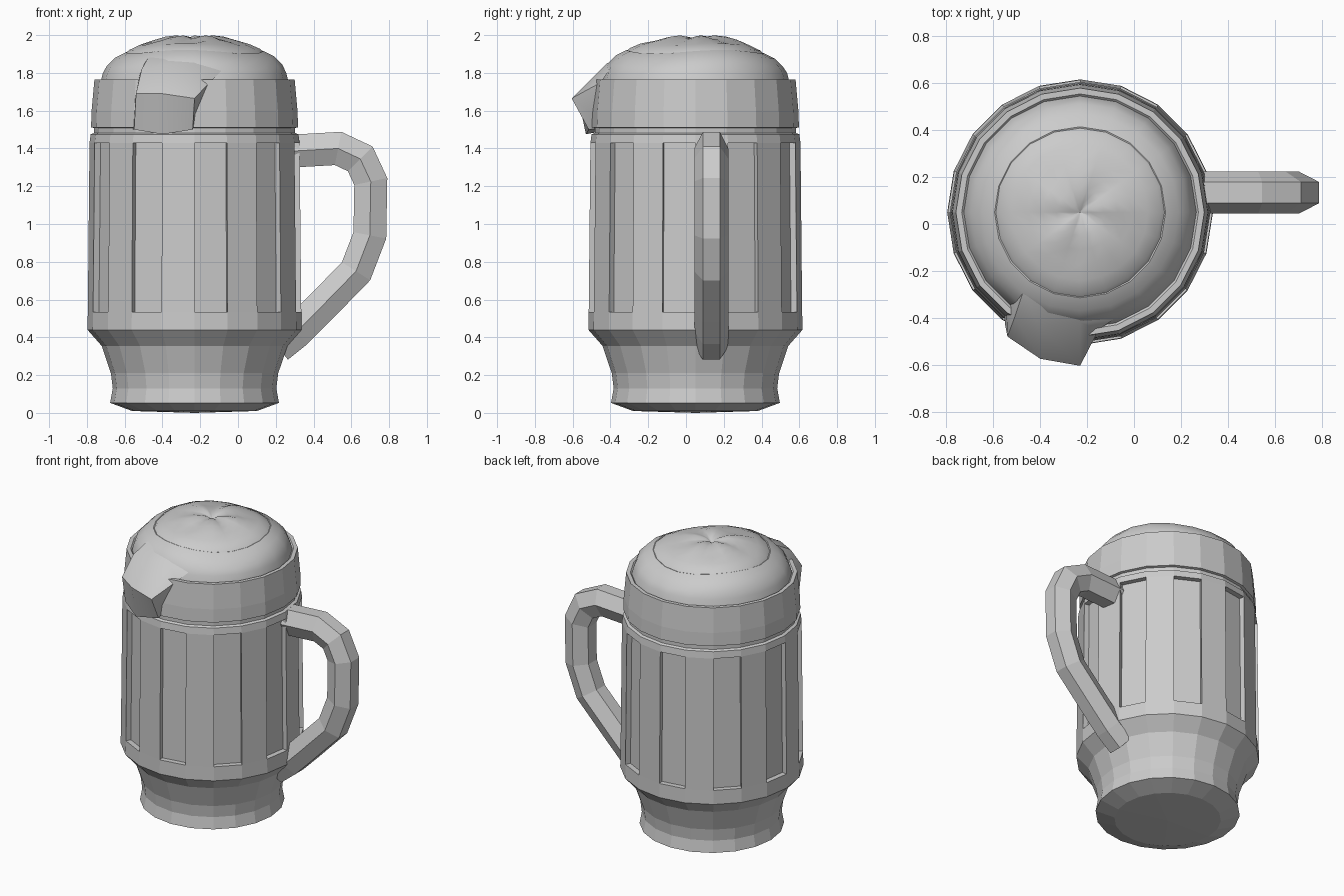
import bpy, bmesh, math
from mathutils import Vector

if "Cube" in bpy.data.objects:
    bpy.data.objects.remove(bpy.data.objects["Cube"])

CX, CY, N = -0.23, 0.05, 20      # mug axis and number of sides


def finish(bm, name, smooth=None):
    bmesh.ops.recalc_face_normals(bm, faces=bm.faces)
    me = bpy.data.meshes.new(name)
    bm.to_mesh(me)
    bm.free()
    ob = bpy.data.objects.new(name, me)
    bpy.context.collection.objects.link(ob)
    if smooth:
        bpy.ops.object.select_all(action='DESELECT')
        ob.select_set(True)
        bpy.context.view_layer.objects.active = ob
        bpy.ops.object.shade_smooth_by_angle(angle=math.radians(smooth))
    return ob


def lathe(bm, profile, wave=lambda i, a: 0.0):
    """Revolve (radius, z) points; radius 0 becomes a pole."""
    rings = []
    for i, (r, z) in enumerate(profile):
        if r == 0:
            rings.append([bm.verts.new((CX, CY, z))] * N)
            continue
        ring = []
        for k in range(N):
            a = 2 * math.pi * k / N
            ring.append(bm.verts.new((CX + r * math.cos(a), CY + r * math.sin(a),
                                      z + wave(i, a))))
        rings.append(ring)
    bands = []
    for a, b in zip(rings, rings[1:]):
        band = []
        for k in range(N):
            j = (k + 1) % N
            quad = list(dict.fromkeys((a[k], a[j], b[j], b[k])))
            band.append(bm.faces.new(quad))
        bands.append(band)
    return bands


def loft(bm, rows, closed=False):
    vs = [[bm.verts.new(p) for p in row] for row in rows]
    n = len(vs[0])
    for a, b in zip(vs, vs[1:]):
        for k in range(n if closed else n - 1):
            j = (k + 1) % n
            bm.faces.new((a[k], a[j], b[j], b[k]))
    return vs


# Mug body with every second side recessed as a panel
bm = bmesh.new()
body = [(0, 0.0), (0.33, 0.01), (0.447, 0.053), (0.433, 0.13), (0.443, 0.21),
        (0.492, 0.355), (0.567, 0.44), (0.565, 0.535), (0.556, 1.43),
        (0.550, 1.475), (0.532, 1.482), (0.532, 1.508), (0.548, 1.512),
        (0.545, 1.60), (0.530, 1.765), (0.505, 1.765), (0.480, 1.74), (0, 1.74)]
bands = lathe(bm, body)
bmesh.ops.recalc_face_normals(bm, faces=bm.faces)
panels = bands[7][1::2]
for f in bmesh.ops.extrude_discrete_faces(bm, faces=panels)['faces']:
    c = f.calc_center_median()
    inward = Vector((CX - c.x, CY - c.y, 0)).normalized() * 0.035
    bmesh.ops.translate(bm, verts=f.verts, vec=inward)
finish(bm, "mug_body")

# Lower foam collar
bm = bmesh.new()
lathe(bm, [(0.50, 1.74), (0.485, 1.80), (0.465, 1.84), (0.42, 1.885),
           (0.365, 1.912), (0.33, 1.90), (0, 1.89)],
      lambda i, a: 0.01 * math.sin(3 * a + 0.4) if 1 < i < 6 else 0)
finish(bm, "foam_collar", 40)

# Upper foam cap, rippled towards a pinched centre
bm = bmesh.new()
ripple = [0.012, 0.012, 0.008, 0.006, 0.008, 0.010, 0.009, 0.005]
lathe(bm, [(0.34, 1.895), (0.362, 1.908), (0.345, 1.925), (0.29, 1.95), (0.22, 1.968),
           (0.16, 1.983), (0.10, 1.990), (0.04, 1.985), (0, 1.965)],
      lambda i, a: ripple[i] * math.sin((3 if i < 4 else 5) * a + 0.4))
finish(bm, "foam_cap", 40)

# Foam spilling over the front rim: left wall, left, middle, right, right wall
bm = bmesh.new()
rows = [
    [(-0.49, -0.28, 1.86), (-0.47, -0.28, 1.89), (-0.38, -0.27, 1.91), (-0.23, -0.29, 1.90), (-0.12, -0.34, 1.86)],
    [(-0.52, -0.34, 1.79), (-0.51, -0.40, 1.82), (-0.41, -0.43, 1.84), (-0.23, -0.42, 1.85), (-0.09, -0.41, 1.81)],
    [(-0.545, -0.36, 1.66), (-0.54, -0.48, 1.69), (-0.40, -0.575, 1.69), (-0.23, -0.605, 1.665), (-0.15, -0.45, 1.75)],
    [(-0.555, -0.37, 1.50), (-0.55, -0.43, 1.50), (-0.40, -0.53, 1.475), (-0.24, -0.515, 1.50), (-0.225, -0.45, 1.55)],
    [(-0.53, -0.35, 1.51), (-0.52, -0.36, 1.51), (-0.40, -0.40, 1.50), (-0.26, -0.42, 1.51), (-0.24, -0.42, 1.55)],
]
loft(bm, rows)
finish(bm, "foam_drip", 40)

# Handle: hexagonal section swept along a bent path
bm = bmesh.new()
path = [(0.27, 1.385), (0.53, 1.40), (0.647, 1.345), (0.703, 1.225), (0.698, 0.94),
        (0.625, 0.75), (0.42, 0.54), (0.31, 0.43), (0.21, 0.35)]
pts = [Vector(p) for p in path]
HY, rows = 0.134, []
for i, p in enumerate(pts):
    d0 = (p - pts[i - 1]).normalized() if i else (pts[1] - p).normalized()
    d1 = (pts[i + 1] - p).normalized() if i < len(pts) - 1 else d0
    t = (d0 + d1).normalized()
    n = Vector((-t.y, t.x)) * 0.087 / max(0.7, t.dot(d0))
    rows.append([(p.x + n.x * u, HY + w, p.y + n.y * u) for u, w in
                 ((0, 0.09), (1, 0.045), (1, -0.045), (0, -0.09), (-1, -0.045), (-1, 0.045))])
vs = loft(bm, rows, closed=True)
bm.faces.new(vs[0])
bm.faces.new(vs[-1])
finish(bm, "handle")
